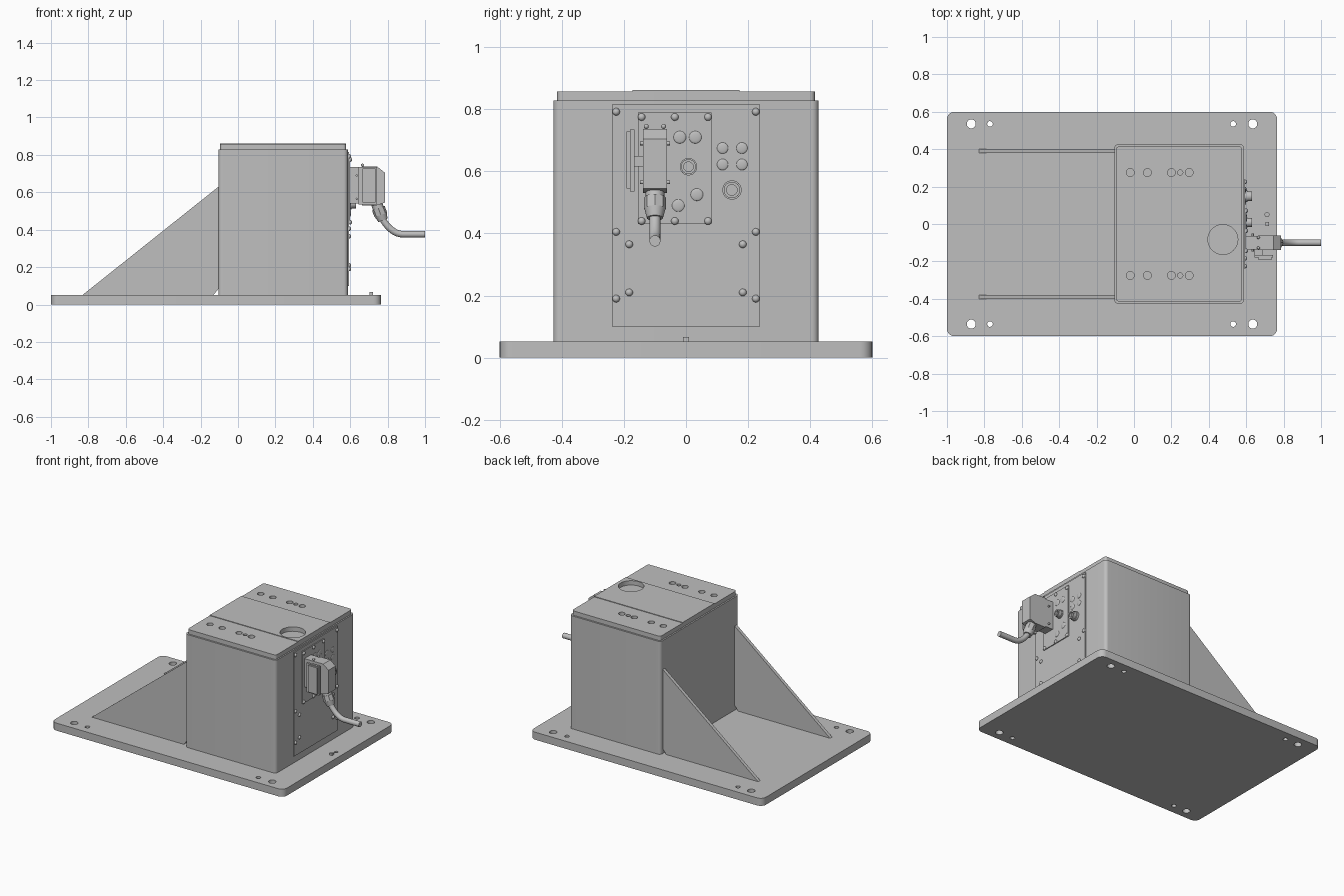
import bpy, bmesh
from math import cos, sin, pi, radians
from mathutils import Vector, Matrix

if "Cube" in bpy.data.objects:
    bpy.data.objects.remove(bpy.data.objects["Cube"], do_unlink=True)

grey = bpy.data.materials.new("plain grey")
grey.use_nodes = True
grey.diffuse_color = (0.52, 0.52, 0.52, 1)
grey.node_tree.nodes["Principled BSDF"].inputs["Base Color"].default_value = (0.52, 0.52, 0.52, 1)


def finish(name, bm):
    """Turn a bmesh into a named grey object with smooth rounds and sharp edges."""
    bmesh.ops.recalc_face_normals(bm, faces=bm.faces)
    mesh = bpy.data.meshes.new(name)
    bm.to_mesh(mesh)
    bm.free()
    mesh.materials.append(grey)
    ob = bpy.data.objects.new(name, mesh)
    bpy.context.collection.objects.link(ob)
    smooth(ob)
    return ob


def smooth(ob):
    bpy.ops.object.select_all(action='DESELECT')
    ob.select_set(True)
    bpy.context.view_layer.objects.active = ob
    bpy.ops.object.shade_smooth_by_angle(angle=radians(32))


def prism(name, points, vector):
    """Extrude a closed 3D outline along a vector."""
    bm = bmesh.new()
    face = bm.faces.new([bm.verts.new(p) for p in points])
    new = bmesh.ops.extrude_face_region(bm, geom=[face])["geom"]
    bmesh.ops.translate(bm, vec=vector, verts=[v for v in new if isinstance(v, bmesh.types.BMVert)])
    return finish(name, bm)


def rounded_slab(name, x0, x1, y, z0, z1, r, steps=6):
    """Box with rounded upright corners, symmetric in y."""
    pts = []
    for i, (cx, cy) in enumerate([(x1 - r, y - r), (x0 + r, y - r), (x0 + r, r - y), (x1 - r, r - y)]):
        for k in range(steps + 1):
            a = (i + k / steps) * pi / 2
            pts.append((cx + r * cos(a), cy + r * sin(a), z0))
    return prism(name, pts, (0, 0, z1 - z0))


def box(name, x, y, z):
    pts = [(x[0], y[0], z[0]), (x[1], y[0], z[0]), (x[1], y[1], z[0]), (x[0], y[1], z[0])]
    return prism(name, pts, (0, 0, z[1] - z[0]))


def add_rod(bm, a, b, r, r2=None, sides=32):
    a, b = Vector(a), Vector(b)
    turn = (b - a).to_track_quat('Z', 'Y').to_matrix().to_4x4()
    bmesh.ops.create_cone(bm, cap_ends=True, segments=sides, radius1=r, radius2=r if r2 is None else r2,
                          depth=(b - a).length, matrix=Matrix.Translation((a + b) / 2) @ turn)


def rods(name, items):
    bm = bmesh.new()
    for item in items:
        add_rod(bm, *item)
    return finish(name, bm)


def cut(target, items):
    """Drill a list of rods out of a part."""
    cutter = rods("cutter", items)
    cutter.hide_render = True
    mod = target.modifiers.new("holes", 'BOOLEAN')
    mod.operation, mod.solver, mod.object = 'DIFFERENCE', 'EXACT', cutter
    bpy.context.view_layer.objects.active = target
    bpy.ops.object.modifier_apply(modifier=mod.name)
    bpy.data.objects.remove(cutter, do_unlink=True)
    smooth(target)


def domes(name, x, spots, r, height):
    """Rounded heads on the +x face."""
    bm = bmesh.new()
    for y, z in spots:
        m = Matrix.Translation((x, y, z)) @ Matrix.Diagonal((height, r, r, 1))
        bmesh.ops.create_uvsphere(bm, u_segments=16, v_segments=10, radius=1, matrix=m)
    return finish(name, bm)


# Base plate with mounting holes and a shallow hole for the stud
base = rounded_slab("base_plate", -1, 0.765, 0.6, 0, 0.052, 0.04)
holes = [((x, s * 0.535, -0.1), (x, s * 0.535, 0.2), r)
         for s in (-1, 1) for x, r in ((-0.87, 0.024), (-0.77, 0.015), (0.53, 0.015), (0.635, 0.024))]
cut(base, holes + [((0.711, 0.05, 0.03), (0.711, 0.05, 0.1), 0.011)])
box("base_stud", (0.702, 0.722), (-0.01, 0.01), (0.05, 0.066))

# Main housing and its lid
rounded_slab("housing", -0.105, 0.587, 0.427, 0.052, 0.828, 0.022)
lid = rounded_slab("lid", -0.095, 0.578, 0.415, 0.828, 0.858, 0.016)
strip = box("lid_centre_strip", (-0.095, 0.578), (-0.172, 0.172), (0.858, 0.862))
port = ((0.475, -0.083, 0.832), (0.475, -0.083, 0.9), 0.08, 0.08, 48)
lid_holes = [((x, s * 0.275, 0.838), (x, s * 0.275, 0.9), r)
             for s in (-1, 1) for x, r in ((-0.02, 0.021), (0.072, 0.021), (0.2, 0.021), (0.247, 0.014), (0.295, 0.021))]
cut(lid, lid_holes + [port])
cut(strip, [port])

# Triangular gussets with a clipped inner corner
for side, y in (("left", -0.402), ("right", 0.379)):
    outline = [(-0.83, 0.052), (-0.13, 0.052), (-0.104, 0.085), (-0.104, 0.63)]
    prism(side + "_gusset", [(x, y, z) for x, z in outline], (0, 0.023, 0))

# Service panel and connector plate with their bolts
box("service_panel", (0.586, 0.594), (-0.238, 0.238), (0.1, 0.815))
box("connector_plate", (0.593, 0.6), (-0.155, 0.082), (0.43, 0.79))
panel_bolts = [(s * y, z) for s in (-1, 1)
               for y, z in ((0.225, 0.792), (0.225, 0.405), (0.225, 0.19), (0.183, 0.365), (0.183, 0.21))]
domes("panel_bolts", 0.594, panel_bolts, 0.012, 0.011)
domes("plate_bolts", 0.6, [(y, z) for y in (-0.143, -0.036, 0.071) for z in (0.44, 0.775)], 0.012, 0.01)
domes("panel_buttons", 0.594, [(y, z) for y in (0.118, 0.18) for z in (0.622, 0.675)], 0.018, 0.004)
domes("plate_buttons", 0.6, [(-0.02, 0.71), (0.03, 0.71), (0.035, 0.525), (-0.025, 0.49)], 0.02, 0.004)

# Round sockets, each a flange, a barrel and a recessed bore
for name, y, z, r in (("middle_socket", 0.008, 0.615, 0.028), ("side_socket", 0.148, 0.54, 0.031)):
    rods(name + "_flange", [((0.592, y, z), (0.608, y, z), r)])
    barrel = rods(name + "_barrel", [((0.607, y, z), (0.63, y, z), r * 0.85)])
    cut(barrel, [((0.615, y, z), (0.65, y, z), r * 0.55)])

# Plug: socket base, hood with sloped shoulder, side cover and latch pegs
plug = -0.1
box("plug_base", (0.598, 0.665), (plug - 0.036, plug + 0.036), (0.54, 0.735))
hood = [(0.662, 0.53), (0.74, 0.53), (0.785, 0.545), (0.785, 0.705), (0.745, 0.737), (0.662, 0.737)]
prism("plug_hood", [(x, plug - 0.039, z) for x, z in hood], (0, 0.078, 0))
box("side_cover", (0.645, 0.742), (-0.18, -0.166), (0.535, 0.735))
box("side_cover_face", (0.666, 0.735), (-0.192, -0.179), (0.545, 0.728))
box("cover_hinge", (0.645, 0.69), (-0.168, -0.135), (0.615, 0.65))
rods("latch_pegs", [((0.635, plug - 0.048, z), (0.635, plug + 0.048, z), 0.006, 0.006, 12) for z in (0.565, 0.69)])
domes("plug_screws", 0.665, [(plug + s * 0.028, 0.745) for s in (-1, 1)], 0.008, 0.008)

# Cable gland, stepped along a slanted axis
start, end = Vector((0.735, plug, 0.555)), Vector((0.775, plug, 0.45))
for name, a, b, r, r2, sides in (("gland_neck", 0, 0.5, 0.03, 0.03, 32), ("gland_nut", 0.38, 0.72, 0.036, 0.036, 8),
                                 ("gland_cap", 0.72, 1, 0.034, 0.026, 32)):
    rods(name, [(start.lerp(end, a), start.lerp(end, b), r, r2, sides)])

# Cable sweeping out of the gland to the side
curve = bpy.data.curves.new("cable_path", 'CURVE')
curve.dimensions = '3D'
curve.bevel_depth, curve.bevel_resolution, curve.use_fill_caps = 0.018, 5, True
spline = curve.splines.new('BEZIER')
spline.bezier_points.add(2)
path = [((0.765, 0.475), (0.012, -0.035)), ((0.88, 0.376), (0.055, 0)), ((1.0, 0.376), (0.03, 0))]
for point, ((x, z), (dx, dz)) in zip(spline.bezier_points, path):
    point.co = (x, plug, z)
    point.handle_left = (x - dx, plug, z - dz)
    point.handle_right = (x + dx, plug, z + dz)
cable = bpy.data.objects.new("cable", curve)
bpy.context.collection.objects.link(cable)
curve.materials.append(grey)
